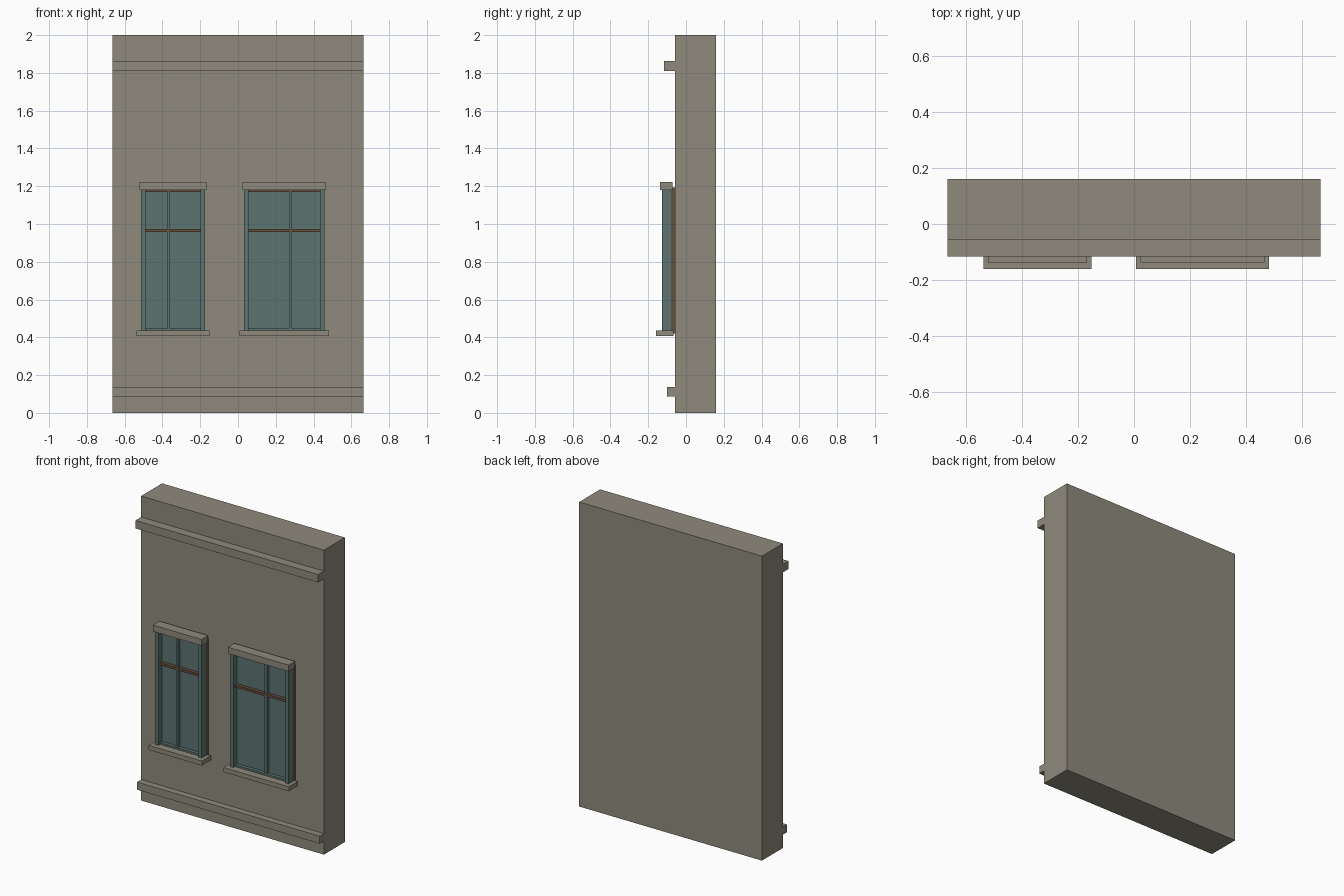
import bpy

if "Cube" in bpy.data.objects:
    bpy.data.objects.remove(bpy.data.objects["Cube"])


def material(name, rgb):
    m = bpy.data.materials.new(name)
    m.diffuse_color = (*rgb, 1.0)
    m.use_nodes = True
    m.node_tree.nodes["Principled BSDF"].inputs["Base Color"].default_value = m.diffuse_color
    return m


STONE = material("warm_grey_stone", (0.275, 0.255, 0.205))
TEAL = material("teal_glass", (0.110, 0.172, 0.166))
BROWN = material("brown_wood", (0.125, 0.075, 0.047))


def box(name, x, y, z, mat):
    """Box from (min, max) pairs on each axis."""
    lo, hi = zip(x, y, z)
    v = [(a, b, c) for a in (lo[0], hi[0]) for b in (lo[1], hi[1]) for c in (lo[2], hi[2])]
    f = [(0, 1, 3, 2), (4, 6, 7, 5), (0, 4, 5, 1), (2, 3, 7, 6), (0, 2, 6, 4), (1, 5, 7, 3)]
    me = bpy.data.meshes.new(name)
    me.from_pydata(v, [], f)
    me.materials.append(mat)
    ob = bpy.data.objects.new(name, me)
    bpy.context.collection.objects.link(ob)
    return ob


# Wall slab with upper cornice and lower band
W = 0.664
FRONT = -0.057
box("wall", (-W, W), (FRONT, 0.16), (0, 2), STONE)
box("cornice", (-W, W), (-0.116, FRONT), (1.81, 1.862), STONE)
box("base_band", (-W, W), (-0.10, FRONT), (0.088, 0.138), STONE)


def window(side, x0, x1, mullion_x):
    """Window whose jambs span x0..x1."""
    jamb = 0.024
    i0, i1 = x0 + jamb, x1 - jamb
    # wooden backing frame against the wall
    box(side + "_backing", (x0, x1), (-0.08, FRONT), (0.42, 1.194), BROWN)
    # glass pane
    box(side + "_glass", (i0, i1), (-0.088, -0.08), (0.435, 1.18), TEAL)
    # jambs
    for n, a, b in (("left", x0, i0), ("right", i1, x1)):
        box(f"{side}_{n}_jamb", (a, b), (-0.127, -0.08), (0.435, 1.18), TEAL)
    # rails at head, foot and transom
    for n, a, b, m in (("head_rail", 1.169, 1.18, BROWN), ("foot_rail", 0.435, 0.448, TEAL),
                       ("transom", 0.957, 0.973, BROWN)):
        box(f"{side}_{n}", (i0, i1), (-0.111, -0.088), (a, b), m)
    # mullion, split around the transom
    for n, a, b in (("lower", 0.448, 0.957), ("upper", 0.973, 1.169)):
        box(f"{side}_{n}_mullion", (mullion_x - 0.008, mullion_x + 0.008),
            (-0.109, -0.088), (a, b), TEAL)
    # stone lintel and sill
    box(side + "_lintel", (x0 - 0.008, x1 + 0.008), (-0.138, -0.071), (1.18, 1.222), STONE)
    box(side + "_sill", (x0 - 0.024, x1 + 0.024), (-0.16, -0.067), (0.406, 0.436), STONE)


window("left_window", -0.513, -0.175, -0.367)
window("right_window", 0.031, 0.457, 0.278)
